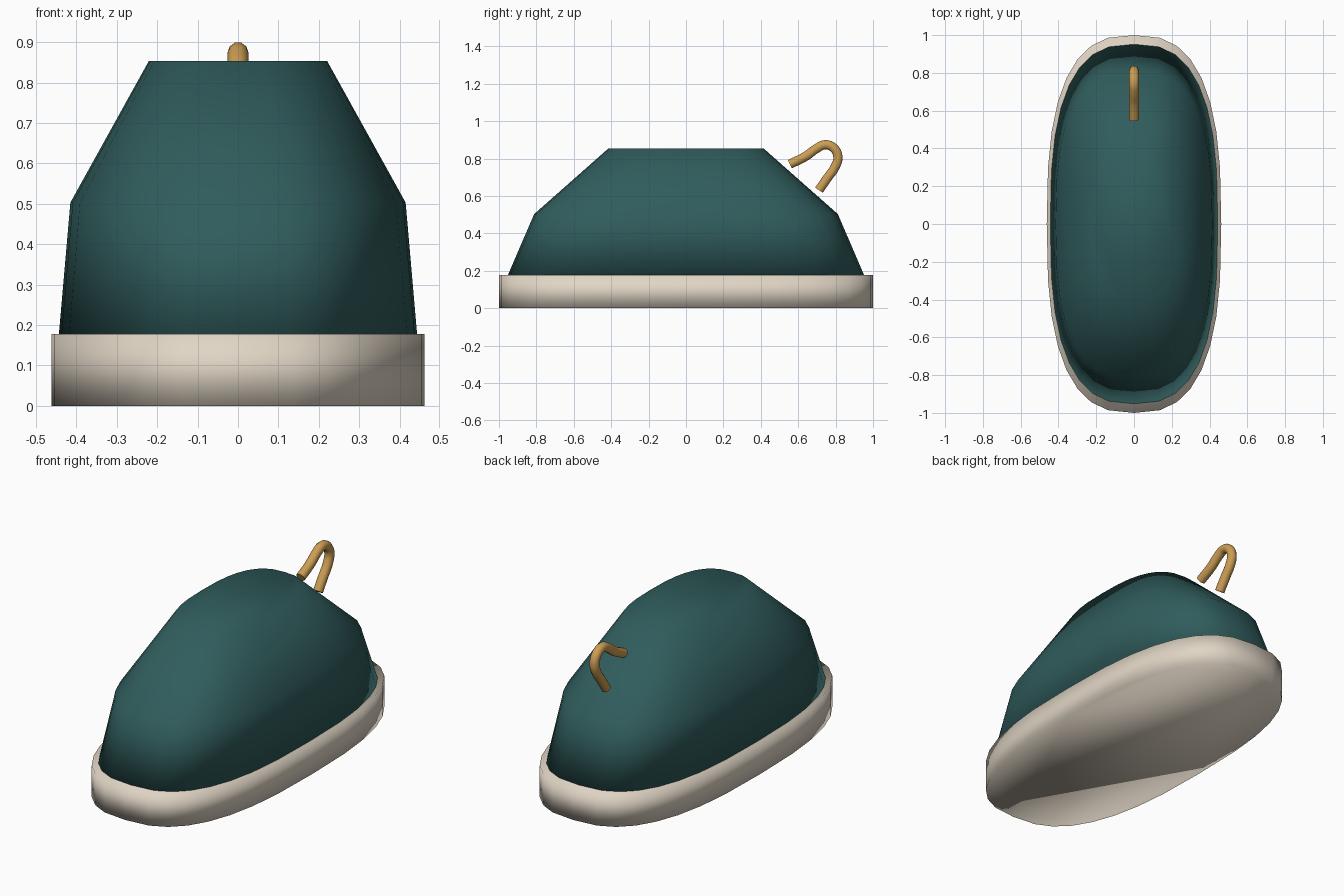
import bpy, bmesh, math

if "Cube" in bpy.data.objects:
    bpy.data.objects.remove(bpy.data.objects["Cube"])


def material(name, rgb):
    m = bpy.data.materials.new(name)
    m.diffuse_color = (*rgb, 1)
    m.use_nodes = True
    m.node_tree.nodes["Principled BSDF"].inputs["Base Color"].default_value = m.diffuse_color
    return m


teal = material("deep teal", (0.030, 0.108, 0.108))
cream = material("warm cream", (0.75, 0.67, 0.56))
gold = material("golden tan", (0.60, 0.34, 0.09))

SIDES = 32


def ring(bm, a, b, z, power=2.7):
    """Rounded-rectangle outline with half width a and half length b."""
    verts = []
    for i in range(SIDES):
        t = 2 * math.pi * i / SIDES
        c, s = math.cos(t), math.sin(t)
        x = math.copysign(abs(c) ** (2 / power), c) * a
        y = math.copysign(abs(s) ** (2 / power), s) * b
        verts.append(bm.verts.new((x, y, z)))
    return verts


def loft(name, sections, mat):
    """Closed smooth-shaded skin through stacked outlines."""
    bm = bmesh.new()
    rings = [ring(bm, *s) for s in sections]
    for low, high in zip(rings, rings[1:]):
        for i in range(SIDES):
            j = (i + 1) % SIDES
            bm.faces.new((low[i], low[j], high[j], high[i]))
    bm.faces.new(rings[0][::-1])
    bm.faces.new(rings[-1])
    for f in bm.faces:
        f.smooth = True
    mesh = bpy.data.meshes.new(name)
    bm.to_mesh(mesh)
    bm.free()
    mesh.materials.append(mat)
    obj = bpy.data.objects.new(name, mesh)
    bpy.context.collection.objects.link(obj)
    return obj


# Base band and tapering upper shell: half width, half length, height
loft("base_band", [(0.462, 1.0, 0.0), (0.462, 1.0, 0.178)], cream)
loft("upper_shell", [(0.444, 0.955, 0.17), (0.415, 0.812, 0.503),
                     (0.221, 0.416, 0.853)], teal)

# Bent round loop at the back: centre line in the y-z plane
path = [(0.555, 0.77), (0.64, 0.812), (0.70, 0.855), (0.745, 0.874),
        (0.79, 0.856), (0.812, 0.81), (0.797, 0.755), (0.755, 0.695),
        (0.711, 0.631)]
curve = bpy.data.curves.new("loop", "CURVE")
curve.dimensions = "3D"
curve.bevel_depth = 0.026
curve.bevel_resolution = 3
curve.resolution_u = 4
curve.use_fill_caps = True
spline = curve.splines.new("BEZIER")
spline.bezier_points.add(len(path) - 1)
for p, (y, z) in zip(spline.bezier_points, path):
    p.co = (0, y, z)
    p.handle_left_type = p.handle_right_type = "AUTO"
curve.materials.append(gold)
loop = bpy.data.objects.new("pull_loop", curve)
bpy.context.collection.objects.link(loop)
